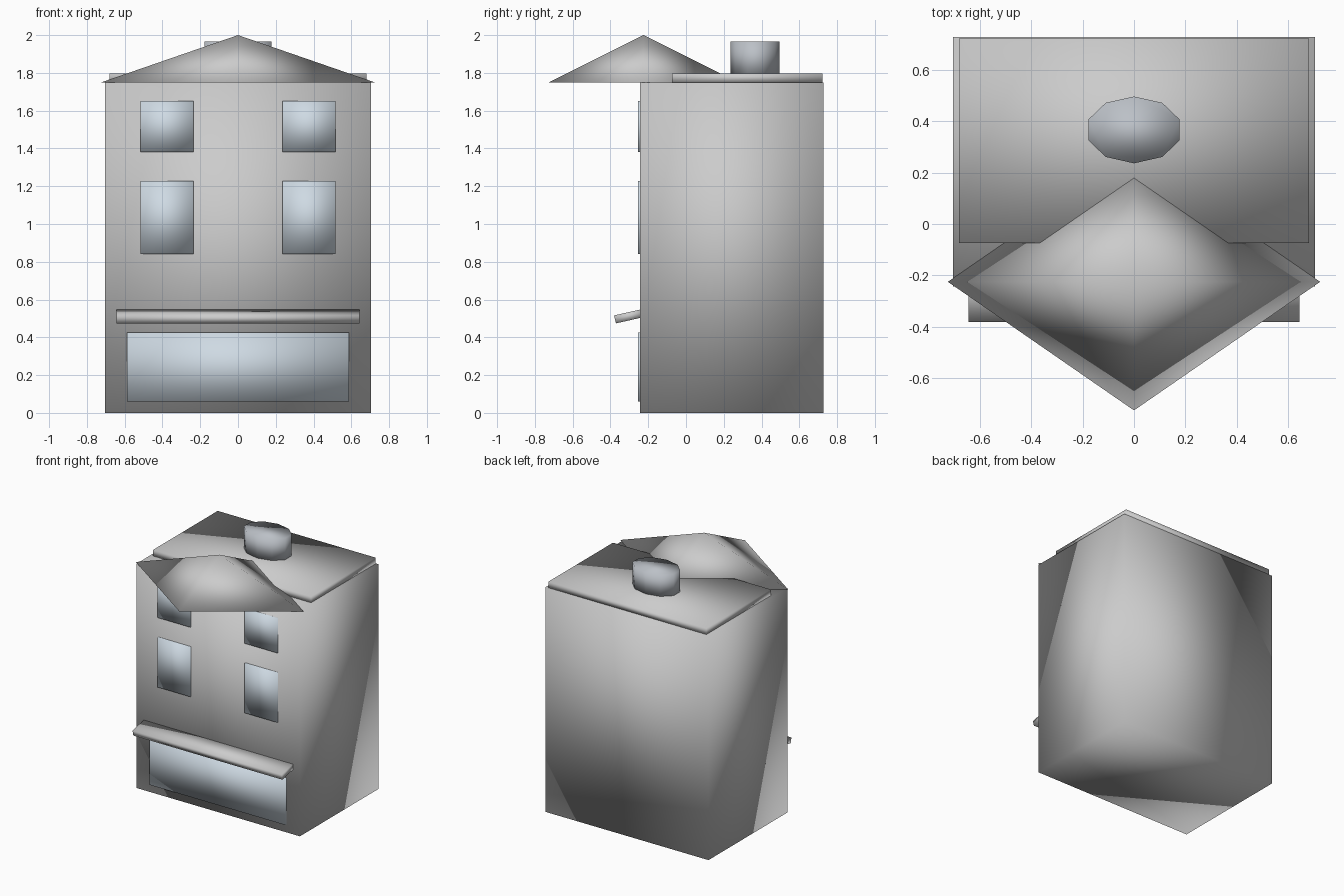
import bpy, bmesh
from mathutils import Matrix

if "Cube" in bpy.data.objects:
    bpy.data.objects.remove(bpy.data.objects["Cube"])

def material(name, color):
    m = bpy.data.materials.new(name)
    m.diffuse_color = color
    m.use_nodes = True
    m.node_tree.nodes["Principled BSDF"].inputs["Base Color"].default_value = m.diffuse_color
    return m

glass = material("glass", (0.62, 0.70, 0.77, 1))
slate = material("slate", (0.50, 0.53, 0.57, 1))

# Every part is fully smooth shaded, corners included
def add(name, bm, mat=None):
    me = bpy.data.meshes.new(name)
    bmesh.ops.recalc_face_normals(bm, faces=bm.faces)
    for f in bm.faces:
        f.smooth = True
    for e in bm.edges:
        e.smooth = True
    bm.to_mesh(me)
    bm.free()
    ob = bpy.data.objects.new(name, me)
    bpy.context.collection.objects.link(ob)
    if mat:
        me.materials.append(mat)
    return ob

def box(name, lo, hi, mat=None):
    bm = bmesh.new()
    size = [b - a for a, b in zip(lo, hi)]
    mid = [(a + b) / 2 for a, b in zip(lo, hi)]
    bmesh.ops.create_cube(bm, size=1, matrix=Matrix.Translation(mid) @ Matrix.Diagonal((*size, 1)))
    return add(name, bm, mat)

def cone(name, sides, r1, r2, center, scale, mat=None):
    bm = bmesh.new()
    bmesh.ops.create_cone(bm, cap_ends=True, segments=sides, radius1=r1, radius2=r2, depth=1,
                          matrix=Matrix.Translation(center) @ Matrix.Diagonal((*scale, 1)))
    return add(name, bm, mat)

# Building block and flat roof slab
box("walls", (-0.704, -0.243, 0), (0.704, 0.728, 1.75))
box("roof_slab", (-0.681, -0.073, 1.748), (0.681, 0.722, 1.798))

# Four-sided pointed roof over the front, corners on the axes
cone("front_roof", 4, 1, 0, (0, -0.225, 1.875), (0.724, 0.50, 0.25))

# Ten-sided oval chimney with a corner facing front and back
cone("chimney", 10, 1, 1, (0, 0.366, 1.875), (0.187, 0.130, 0.18), slate)

# Shop window and two rows of upper windows
FRONT, BACK = -0.253, -0.23
box("shop_window", (-0.587, FRONT, 0.06), (0.587, BACK, 0.425), glass)
for row, z0, z1 in (("middle", 0.84, 1.228), ("upper", 1.382, 1.652)):
    for side, x0, x1 in (("left", -0.517, -0.235), ("right", 0.235, 0.517)):
        box(f"{row}_window_{side}", (x0, FRONT, z0), (x1, BACK, z1), glass)

# Tilted awning slab above the shop window
bm = bmesh.new()
profile = [(-0.371, 0.474), (-0.381, 0.516), (-0.225, 0.551), (-0.215, 0.509)]
face = bm.faces.new([bm.verts.new((-0.643, y, z)) for y, z in profile])
ext = bmesh.ops.extrude_face_region(bm, geom=[face])
bmesh.ops.translate(bm, vec=(1.286, 0, 0),
                    verts=[g for g in ext["geom"] if isinstance(g, bmesh.types.BMVert)])
add("awning", bm)
